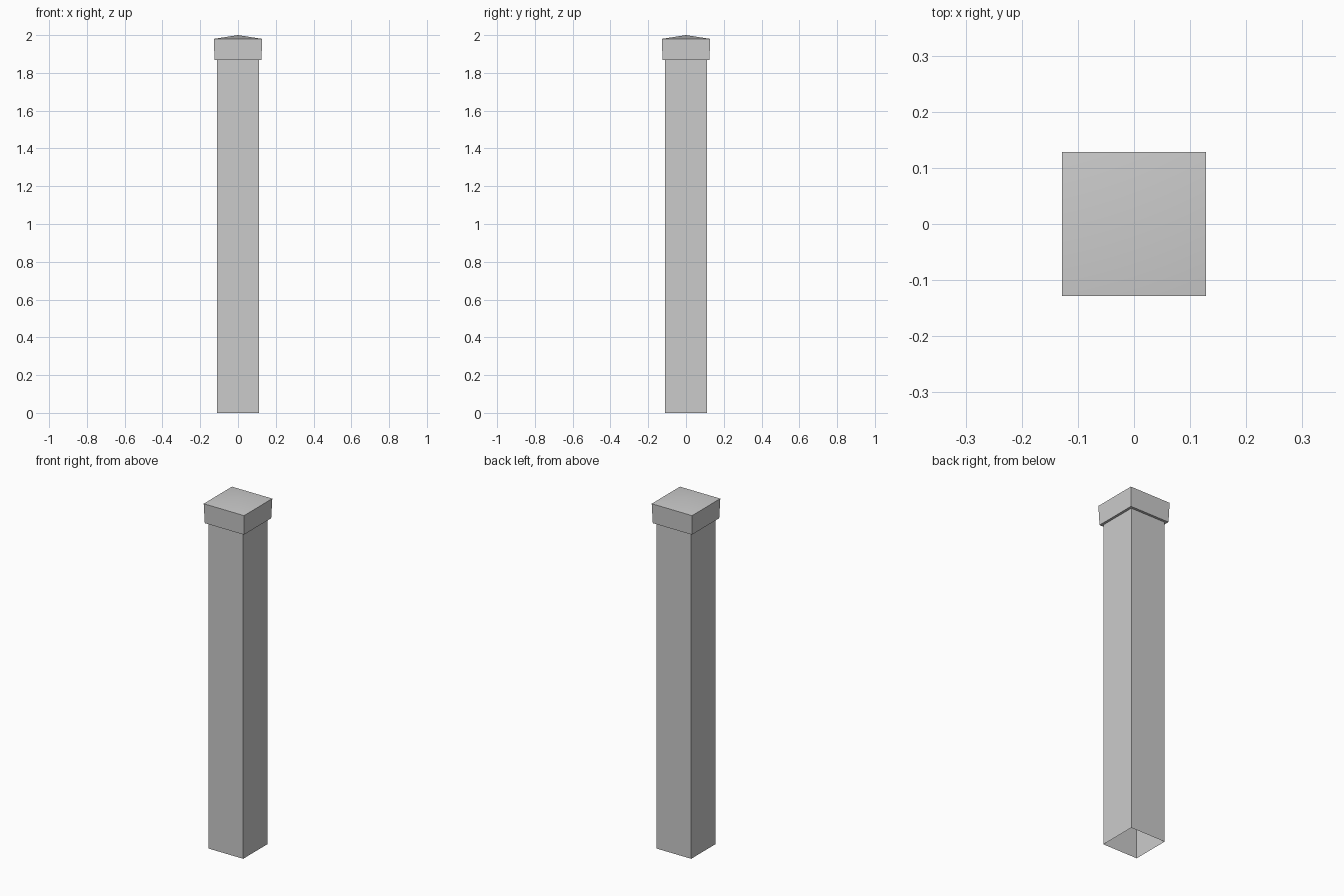
import bpy
import bmesh

if "Cube" in bpy.data.objects:
    bpy.data.objects.remove(bpy.data.objects["Cube"])


def square_shell(name, rings, apex=None, smooth=False):
    """Join square rings of (half width, z) into a shell, optionally closed to a point."""
    bm = bmesh.new()
    loops = [[bm.verts.new((sx * h, sy * h, z))
              for sx, sy in ((-1, -1), (1, -1), (1, 1), (-1, 1))] for h, z in rings]
    for a, b in zip(loops, loops[1:]):
        for i in range(4):
            j = (i + 1) % 4
            bm.faces.new((a[i], a[j], b[j], b[i]))
    if apex is not None:
        tip = bm.verts.new((0, 0, apex))
        top = loops[-1]
        for i in range(4):
            bm.faces.new((top[i], top[(i + 1) % 4], tip))
    for f in bm.faces:
        f.smooth = smooth
    mesh = bpy.data.meshes.new(name)
    bm.to_mesh(mesh)
    bm.free()
    obj = bpy.data.objects.new(name, mesh)
    bpy.context.collection.objects.link(obj)
    return obj


# Hollow square shaft, open at the bottom
square_shell("post_shaft", [(0.11, 0.0), (0.11, 1.87)])

# Cap collar: underside ledge, then slightly flared sides
square_shell("cap_collar", [(0.11, 1.868), (0.124, 1.868), (0.128, 1.98)])

# Low, smooth-shaded pyramid top
square_shell("cap_top", [(0.128, 1.98)], apex=2.0, smooth=True)
